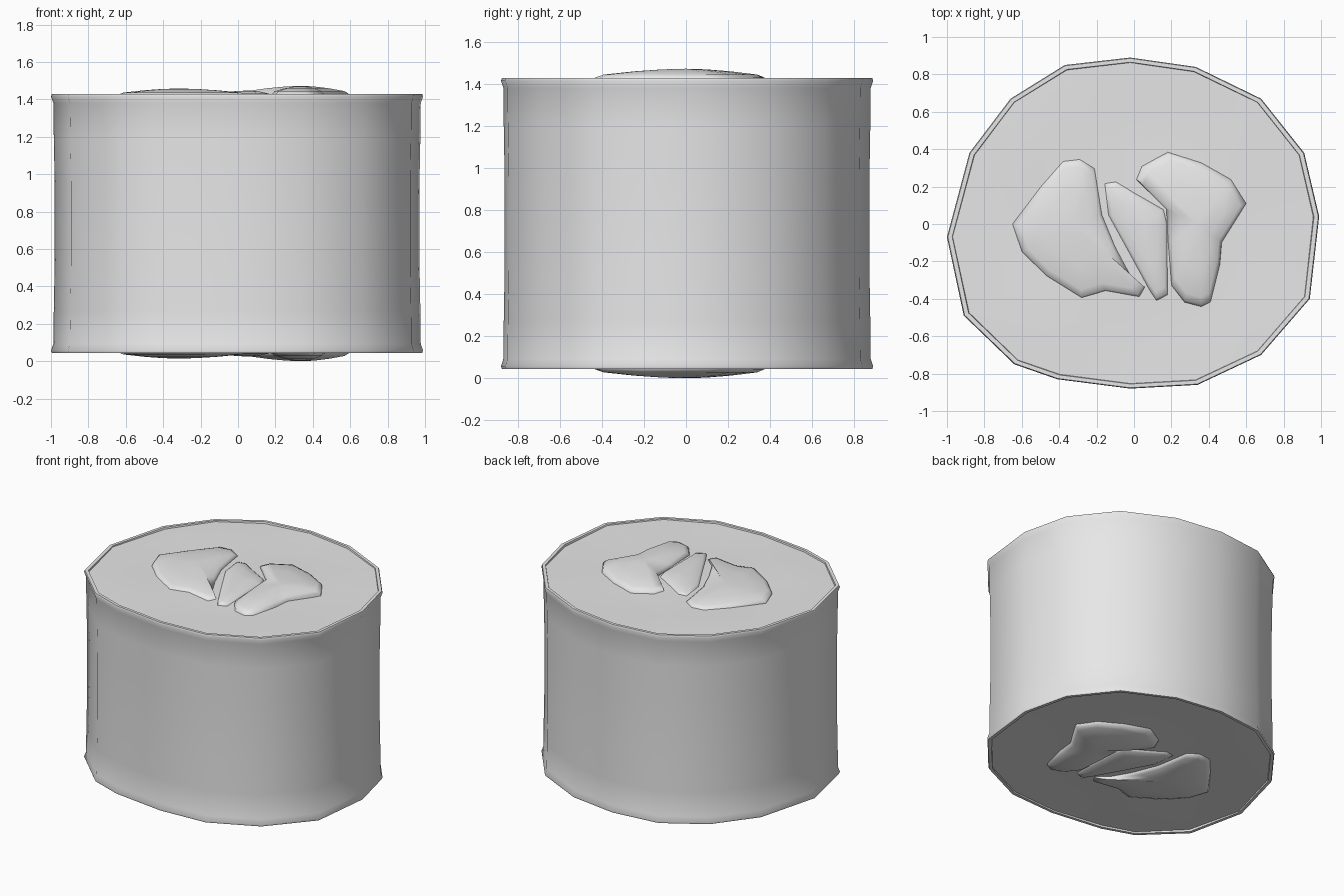
import bpy
import bmesh
import math
from mathutils import Vector

default_cube = bpy.data.objects.get("Cube")
if default_cube:
    bpy.data.objects.remove(default_cube, do_unlink=True)

MIDDLE = 0.736   # height of the mirror plane between both cut ends

# The single flat colour
grey = bpy.data.materials.new("light_grey")
grey.use_nodes = True
colour = (0.8, 0.8, 0.8, 1)
grey.diffuse_color = colour
for node in grey.node_tree.nodes:
    if node.type == "BSDF_PRINCIPLED":
        node.inputs["Base Color"].default_value = colour


def scaled_ring(outline, centre, scale, height):
    """Copy of an outline, scaled about a centre, at a given height."""
    ring = []
    for x, y in outline:
        ring.append(Vector((centre[0] + (x - centre[0]) * scale,
                            centre[1] + (y - centre[1]) * scale, height)))
    return ring


def mirrored(ring):
    """Reflect a ring from the top end to the bottom end."""
    return [Vector((p.x, p.y, 2 * MIDDLE - p.z)) for p in ring]


def loft(name, rings, angle, closed=False, tips=None):
    """Skin rings with quads; join the ends or close them with tip fans."""
    bm = bmesh.new()
    loops = [[bm.verts.new(p) for p in ring] for ring in rings]
    pairs = list(zip(loops, loops[1:]))
    if closed:
        pairs.append((loops[-1], loops[0]))
    count = len(loops[0])
    for lower, upper in pairs:
        for i in range(count):
            j = (i + 1) % count
            bm.faces.new((lower[i], lower[j], upper[j], upper[i]))
    if tips:
        for loop, tip in zip((loops[0], loops[-1]), tips):
            centre = bm.verts.new(tip)
            for i in range(count):
                bm.faces.new((loop[i], loop[(i + 1) % count], centre))
    bmesh.ops.recalc_face_normals(bm, faces=bm.faces)
    mesh = bpy.data.meshes.new(name)
    bm.to_mesh(mesh)
    bm.free()
    mesh.materials.append(grey)
    obj = bpy.data.objects.new(name, mesh)
    bpy.context.collection.objects.link(obj)
    bpy.ops.object.select_all(action="DESELECT")
    obj.select_set(True)
    bpy.context.view_layer.objects.active = obj
    bpy.ops.object.shade_smooth_by_angle(angle=math.radians(angle))
    return obj


def double_ended(name, top_rings, tip, angle):
    """Solid running through the roll with the same shape at both ends."""
    rings = [mirrored(r) for r in reversed(top_rings)] + top_rings
    tip = Vector(tip)
    return loft(name, rings, angle, tips=(mirrored([tip])[0], tip))


# Irregular outline of the roll, counter-clockwise from the left side
roll = [(.99, .04), (.91, .38), (.68, .67), (.33, .84), (-.02, .89),
        (-.37, .85), (-.66, .67), (-.88, .38), (-1, -.07), (-.91, -.49),
        (-.64, -.75), (-.41, -.83), (-.02, -.88), (.34, -.86),
        (.68, -.7), (.94, -.4)]
origin = (0, 0)

# Outer wrapper: a thin shell with a slight waist and flared rolled lips
upper = [scaled_ring(roll, origin, s, z) for s, z in
         ((.98, .95), (.985, 1.2), (.987, 1.38), (1, 1.415),
          (.995, 1.428), (.972, 1.428), (.962, 1.39))]
loft("wrapper", [mirrored(r) for r in reversed(upper)] + upper, 50,
     closed=True)

# Rice core: gently uneven discs at both ends, tucked inside the wrapper
rice_rings = []
for scale in (.97, .85, .65, .45, .2):
    ring = scaled_ring(roll, origin, scale, 1.416)
    for p in ring:
        p.z += .007 * math.sin(5 * p.x + 1) * math.cos(6 * p.y)
    rice_rings.append(ring)
double_ended("rice_core", rice_rings, (0, 0, 1.418), 50)

# Three filling strips: outline, ridge centre and ridge height
fillings = {
    "right_filling": (
        [(-.65, 0), (-.5, .2), (-.38, .34), (-.29, .35), (-.21, .3),
         (-.17, .05), (-.1, -.12), (-.02, -.27), (.06, -.34),
         (.03, -.39), (-.15, -.36), (-.28, -.4), (-.47, -.28),
         (-.6, -.15)], (-.32, 0), 1.458),
    "middle_filling": (
        [(-.16, .22), (-.1, .23), (0, .17), (.16, .08), (.18, 0),
         (.18, -.38), (.12, -.41), (.08, -.35), (-.02, -.17),
         (-.14, .05)], (.06, -.02), 1.447),
    "left_filling": (
        [(.01, .24), (.04, .31), (.18, .385), (.36, .33), (.52, .24),
         (.6, .11), (.47, -.1), (.46, -.22), (.41, -.42), (.36, -.445),
         (.27, -.42), (.2, -.33), (.18, -.1), (.17, .08)],
        (.34, 0), 1.472),
}
for name, (outline, centre, peak) in fillings.items():
    rise = peak - 1.41
    rings = [scaled_ring(outline, centre, s, 1.41 + rise * f)
             for s, f in ((1, 0), (.97, .32), (.88, .55), (.55, .8),
                          (.25, .95))]
    double_ended(name, rings, (*centre, peak), 60)
